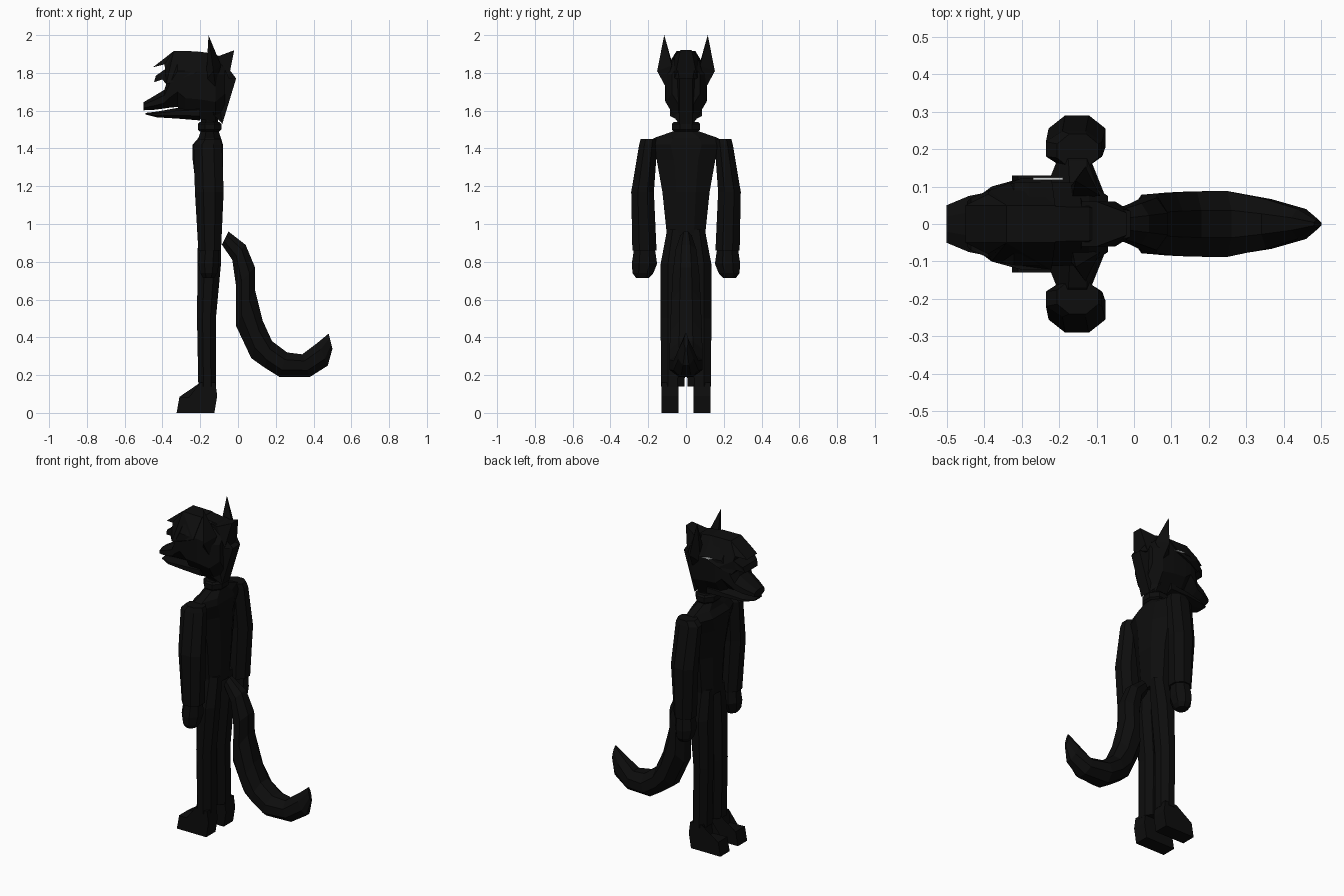
import bpy, bmesh, math
from mathutils import Vector


def material(name, rgb):
    m = bpy.data.materials.new(name)
    m.diffuse_color = (*rgb, 1)
    return m


BLACK = material("black fur", (0.004, 0.004, 0.004))
WHITE = material("pale eye", (0.7, 0.72, 0.72))


def finish(name, bm, mat=BLACK):
    bmesh.ops.recalc_face_normals(bm, faces=bm.faces)
    me = bpy.data.meshes.new(name)
    bm.to_mesh(me)
    bm.free()
    me.materials.append(mat)
    ob = bpy.data.objects.new(name, me)
    bpy.context.collection.objects.link(ob)
    return ob


def loft(name, rings, n=8):
    """Skin rings given as (centre, half axis A, half axis B); flats touch the extents."""
    bm = bmesh.new()
    k = 1 / math.cos(math.pi / n)
    loops = []
    for c, a, b in rings:
        c, a, b = Vector(c), Vector(a), Vector(b)
        angles = [2 * math.pi * (i + 0.5) / n for i in range(n)]
        loops.append([bm.verts.new(c + a * k * math.cos(t) + b * k * math.sin(t)) for t in angles])
    for p, q in zip(loops, loops[1:]):
        for i in range(n):
            j = (i + 1) % n
            bm.faces.new((p[i], p[j], q[j], q[i]))
    bm.faces.new(loops[0])
    bm.faces.new(loops[-1])
    return finish(name, bm)


def column(name, rows, side=1, n=8):
    """Vertical loft from rows of (z, x, y, half x, half y)."""
    return loft(name, [((x, y * side, z), (rx, 0, 0), (0, ry, 0)) for z, x, y, rx, ry in rows], n)


def lengthwise(name, rows):
    """Loft along x from rows of (x, low z, high z, half width)."""
    return loft(name, [((x, 0, (lo + hi) / 2), (0, 0, (hi - lo) / 2), (0, w, 0)) for x, lo, hi, w in rows])


def prism(name, pts, yc=0, mat=BLACK):
    """Side profile of (x, z, half width) points, extruded across y."""
    bm = bmesh.new()
    l = [bm.verts.new((x, yc - w, z)) for x, z, w in pts]
    r = [bm.verts.new((x, yc + w, z)) for x, z, w in pts]
    bm.faces.new(l)
    bm.faces.new(r[::-1])
    for i in range(len(pts)):
        j = (i + 1) % len(pts)
        bm.faces.new((l[i], r[i], r[j], l[j]))
    bmesh.ops.triangulate(bm, faces=[f for f in bm.faces if len(f.verts) > 4], ngon_method='EAR_CLIP')
    return finish(name, bm, mat)


# Torso, neck and collar
column("torso", [(0.93, -.152, 0, .063, .10), (1.17, -.15, 0, .07, .125), (1.34, -.16, 0, .08, .155),
                 (1.42, -.16, 0, .08, .20), (1.455, -.15, 0, .06, .17), (1.49, -.15, 0, .048, .07)])
column("neck", [(1.47, -.15, 0, .045, .045), (1.60, -.15, 0, .045, .04)])
column("collar", [(1.49, -.15, 0, .052, .065), (1.50, -.15, 0, .062, .075),
                  (1.53, -.15, 0, .062, .075), (1.54, -.15, 0, .052, .065)])

for s, tag in ((1, "left"), (-1, "right")):
    # Arm and hand
    column("arm_" + tag, [(1.45, -.15, .195, .055, .045), (1.42, -.16, .20, .075, .048),
                          (1.17, -.152, .23, .076, .06), (0.86, -.15, .22, .06, .064)], s)
    column("hand_" + tag, [(0.87, -.15, .22, .05, .055), (0.79, -.155, .22, .055, .067),
                           (0.74, -.155, .228, .045, .055), (0.715, -.155, .23, .03, .035)], s)
    # Leg and foot
    column("leg_" + tag, [(0.97, -.15, .05, .062, .05), (0.79, -.152, .068, .062, .066),
                          (0.50, -.167, .069, .050, .065), (0.14, -.163, .07, .047, .063)], s)
    prism("foot_" + tag, [(x, z, .045) for x, z in (
        (-.325, 0), (-.31, .085), (-.21, .08), (-.20, .16), (-.12, .16), (-.11, .09), (-.125, 0))], .085 * s)
    # Ear
    bm = bmesh.new()
    for x, y, z in ((-.156, .115, 2.0), (-.165, .07, 1.84), (-.09, .075, 1.84),
                    (-.13, .153, 1.81), (-.12, .11, 1.73), (-.17, .10, 1.76)):
        bm.verts.new((x, y * s, z))
    bmesh.ops.convex_hull(bm, input=bm.verts)
    finish("ear_" + tag, bm)

# Head with muzzle, and the slightly open lower jaw
lengthwise("head", [(-.50, 1.602, 1.645, .05), (-.44, 1.605, 1.68, .075), (-.39, 1.612, 1.71, .085),
                    (-.36, 1.616, 1.80, .10), (-.32, 1.62, 1.89, .11), (-.28, 1.565, 1.91, .112),
                    (-.20, 1.555, 1.912, .112), (-.12, 1.54, 1.90, .108), (-.07, 1.62, 1.86, .075)])
lengthwise("lower_jaw", [(-.49, 1.580, 1.588, .04), (-.43, 1.565, 1.595, .065),
                         (-.32, 1.558, 1.615, .08), (-.20, 1.548, 1.63, .085)])

# Pointed fringe over the brow
prism("fringe", [(-.45, 1.83, .05), (-.34, 1.916, .05), (-.21, 1.914, .05), (-.22, 1.80, .122),
                 (-.30, 1.77, .122), (-.38, 1.74, .10), (-.40, 1.765, .085), (-.445, 1.75, .06),
                 (-.435, 1.785, .07), (-.385, 1.82, .09), (-.39, 1.845, .08)])

# Spiky mane behind the head
prism("mane", [(-.14, 1.90, .06), (-.10, 1.89, .06), (-.02, 1.92, .03), (-.05, 1.77, .06),
               (-.01, 1.77, .035), (-.083, 1.53, .035), (-.13, 1.58, .075), (-.15, 1.75, .10)])

# Thin pale slit on the left side of the face
prism("eye_slit", [(-.27, 1.815, .003), (-.22, 1.812, .003), (-.19, 1.803, .003), (-.25, 1.805, .003)], .121, WHITE)

# Tail from paired upper and lower edge points with half widths
tail = [(-.05, .96, -.085, .89, .03), (.04, .89, -.03, .81, .055), (.09, .77, -.01, .67, .07),
        (.09, .65, -.01, .46, .078), (.13, .49, .07, .29, .084), (.18, .38, .14, .24, .087),
        (.26, .32, .22, .19, .088), (.34, .31, .38, .19, .066), (.42, .37, .475, .25, .04),
        (.48, .42, .50, .34, .01)]
loft("tail", [(((a + c) / 2, 0, (b + d) / 2), ((a - c) / 2, 0, (b - d) / 2), (0, w, 0))
              for a, b, c, d, w in tail])
